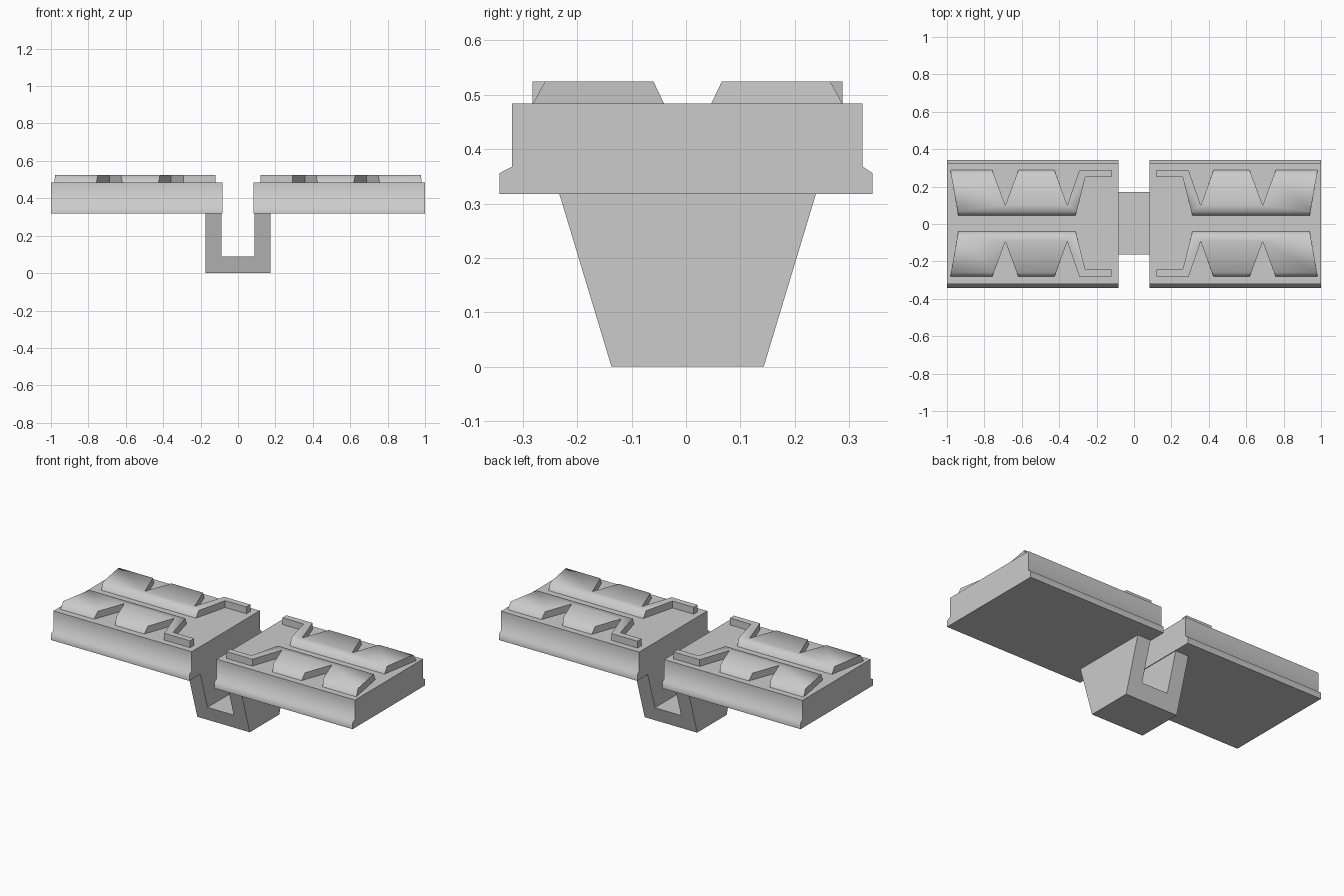
import bpy, bmesh, math

if "Cube" in bpy.data.objects:
    bpy.data.objects.remove(bpy.data.objects["Cube"])

Y_OFF = 0.003  # bracket and treads sit slightly off centre


def loft(name, loop_a, loop_b, mirror=(False, False), y=0.0, smooth=None):
    """Closed solid between two matching loops of 3D points."""
    bm = bmesh.new()
    a = [bm.verts.new(p) for p in loop_a]
    b = [bm.verts.new(p) for p in loop_b]
    bm.faces.new(a)
    bm.faces.new(b)
    for i in range(len(a)):
        j = (i + 1) % len(a)
        bm.faces.new((a[i], a[j], b[j], b[i]))
    bmesh.ops.recalc_face_normals(bm, faces=bm.faces)
    mesh = bpy.data.meshes.new(name)
    bm.to_mesh(mesh)
    bm.free()
    obj = bpy.data.objects.new(name, mesh)
    bpy.context.collection.objects.link(obj)
    obj.location.y = y
    if any(mirror):
        mod = obj.modifiers.new("mirror", 'MIRROR')
        mod.use_axis = (mirror[0], mirror[1], False)
        mod.use_mirror_merge = False
    if smooth:
        bpy.ops.object.select_all(action='DESELECT')
        obj.select_set(True)
        bpy.context.view_layer.objects.active = obj
        bpy.ops.object.shade_smooth_by_angle(angle=math.radians(smooth))
    return obj


# Left and right slabs with a flared lower lip
slab = [(-0.343, 0.318), (0.343, 0.318), (0.343, 0.356), (0.325, 0.368),
        (0.325, 0.484), (-0.32, 0.484), (-0.32, 0.368), (-0.343, 0.356)]
loft("track_slabs", [(0.083, y, z) for y, z in slab],
     [(1.0, y, z) for y, z in slab], mirror=(True, False), smooth=65)

# U-shaped bracket, wider in y towards the top
u = [(-0.174, 0), (0.174, 0), (0.174, 0.318), (0.087, 0.318),
     (0.087, 0.09), (-0.087, 0.09), (-0.087, 0.318), (-0.174, 0.318)]


def half_depth(z):
    return 0.14 + (0.236 - 0.14) * z / 0.318


loft("guide_bracket", [(x, -half_depth(z), z) for x, z in u],
     [(x, half_depth(z), z) for x, z in u], y=Y_OFF)

# Toothed treads with hooked arms: base x, base y, top x, top y
tread = [(0.12, 0.247, 0.12, 0.247), (0.12, 0.285, 0.12, 0.285),
         (0.292, 0.285, 0.292, 0.285), (0.357, 0.097, 0.357, 0.097),
         (0.425, 0.285, 0.417, 0.262), (0.618, 0.285, 0.627, 0.262),
         (0.688, 0.097, 0.688, 0.097), (0.758, 0.285, 0.749, 0.262),
         (0.982, 0.285, 0.978, 0.262), (0.94, 0.043, 0.943, 0.063),
         (0.312, 0.043, 0.307, 0.063), (0.26, 0.247, 0.26, 0.247)]
loft("treads", [(p[0], p[1], 0.483) for p in tread],
     [(p[2], p[3], 0.525) for p in tread],
     mirror=(True, True), y=Y_OFF, smooth=68)
